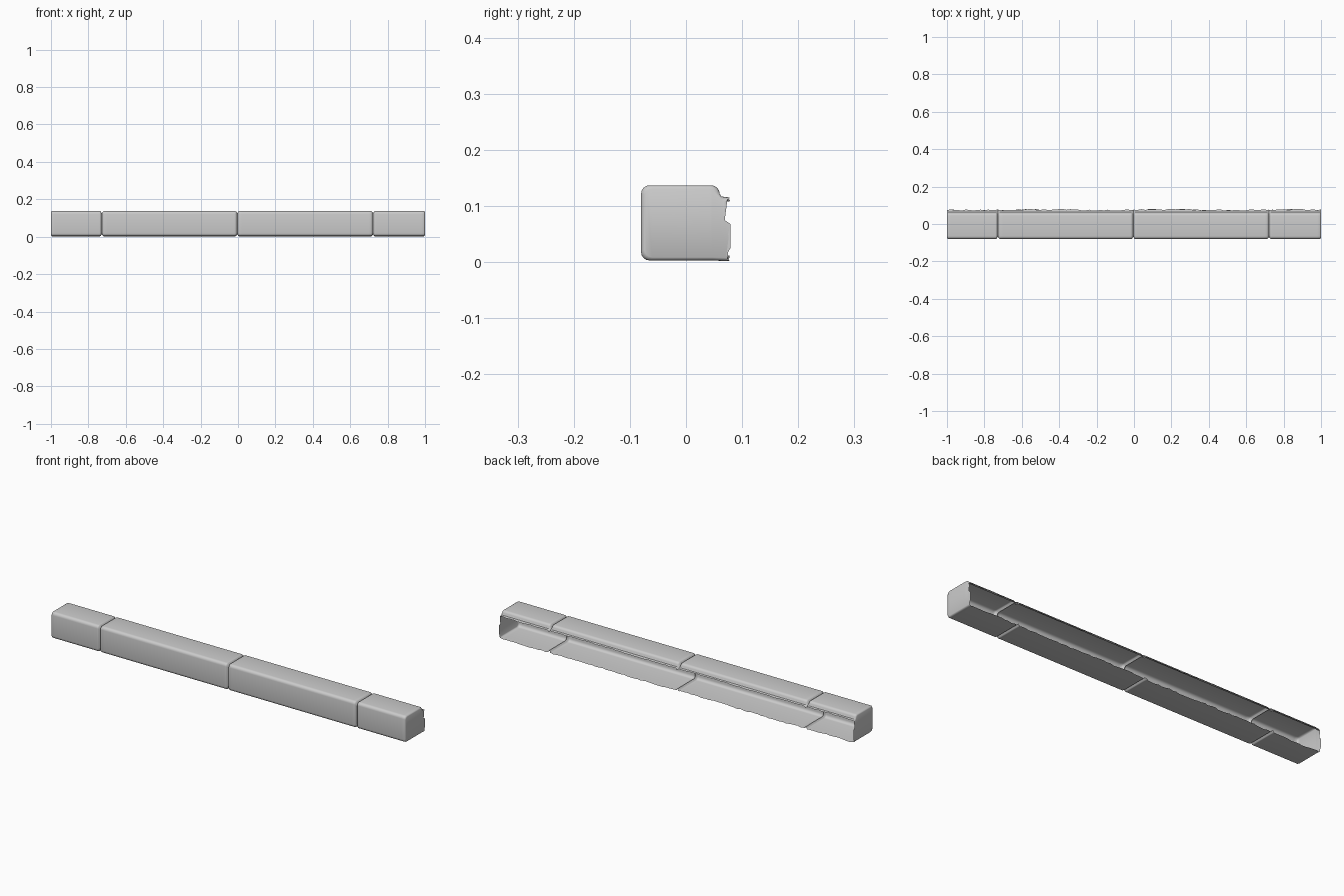
import bpy, bmesh, math, random

random.seed(4)
cube = bpy.data.objects.get("Cube")
if cube:
    bpy.data.objects.remove(cube, do_unlink=True)

stone = bpy.data.materials.new("stone_grey")
stone.use_nodes = True
stone.diffuse_color = (0.6, 0.6, 0.6, 1)
stone.node_tree.nodes["Principled BSDF"].inputs["Base Color"].default_value = stone.diffuse_color

HALF, FRONT, TOP, R = 1.0, -0.08, 0.137, 0.015
JOINTS = (-0.728, -0.004, 0.722)


def arc(cy, cz, start, end, radius=R, steps=4):
    """Rounded corner in the y-z plane, angles in degrees."""
    return [(cy + radius * math.cos(math.radians(start + (end - start) * i / steps)),
             cz + radius * math.sin(math.radians(start + (end - start) * i / steps)))
            for i in range(steps + 1)]


# Open cross-section: torn floor edge, floor, front, top, rear shoulder, torn lip
profile = [(0.075, 0.002), (0.05, 0.003)]
profile += arc(FRONT + R, 0.003 + R, 270, 180)
profile += arc(FRONT + R, TOP - R, 180, 90)
profile += arc(0.045, TOP - R, 90, 0)
profile += [(0.063, 0.117), (0.078, 0.115)]


def section(x, inset):
    """Profile at x, drawn inward by inset, with ragged rear edges."""
    pts = []
    for y, z in profile:
        z = 0.068 + (z - 0.068) * (1 - inset / 0.068)
        if y < 0.06:
            y *= 1 - inset / 0.08
        pts.append([y, z])
    wave = 0.003 * math.sin(9 * x) + 0.002 * math.sin(31 * x)
    pts[0][0] = min(0.08, 0.074 + wave + random.uniform(-0.004, 0.004))
    pts[-1][0] = min(0.08, 0.076 + wave / 2 + random.uniform(-0.003, 0.003))
    return [(x, y, z) for y, z in pts]


# Stations along the length: rounded ends, V joints, plain stretches between
stations = {}
for side in (-1, 1):
    for back, inset in ((0, 0.006), (0.002, 0.0025), (0.007, 0)):
        stations[side * (HALF - back)] = inset
for joint in JOINTS:
    for offset, inset in ((0, 0.010), (0.003, 0.007), (0.006, 0.002), (0.010, 0)):
        stations[joint - offset] = inset
        stations[joint + offset] = inset
for i in range(-49, 50):
    x = i * 0.02
    if all(abs(x - joint) > 0.012 for joint in JOINTS):
        stations[x] = 0

bm = bmesh.new()
rings = [[bm.verts.new(p) for p in section(x, stations[x])] for x in sorted(stations)]
for a, b in zip(rings, rings[1:]):
    for i in range(len(profile) - 1):
        bm.faces.new((a[i], a[i + 1], b[i + 1], b[i]))

# End caps with a broken rear edge
caps = []
for ring, x in ((rings[0], -HALF), (rings[-1], HALF)):
    torn = [bm.verts.new((x, y, z)) for y, z in
            ((0.069, 0.108), (0.069, 0.075), (0.079, 0.068),
             (0.075, 0.05), (0.079, 0.025), (0.072, 0.012))]
    caps.append(bm.faces.new(ring + torn))
bmesh.ops.triangulate(bm, faces=caps)
bmesh.ops.recalc_face_normals(bm, faces=bm.faces[:])

# Keep the shell facing outward
bm.faces.ensure_lookup_table()
front = min(bm.faces, key=lambda f: f.calc_center_median().y)
if front.normal.y > 0:
    bmesh.ops.reverse_faces(bm, faces=bm.faces[:])

mesh = bpy.data.meshes.new("stone_kerb")
bm.to_mesh(mesh)
bm.free()
mesh.materials.append(stone)
kerb = bpy.data.objects.new("stone_kerb", mesh)
bpy.context.collection.objects.link(kerb)
bpy.ops.object.select_all(action="DESELECT")
kerb.select_set(True)
bpy.context.view_layer.objects.active = kerb
bpy.ops.object.shade_smooth_by_angle(angle=math.radians(40))
